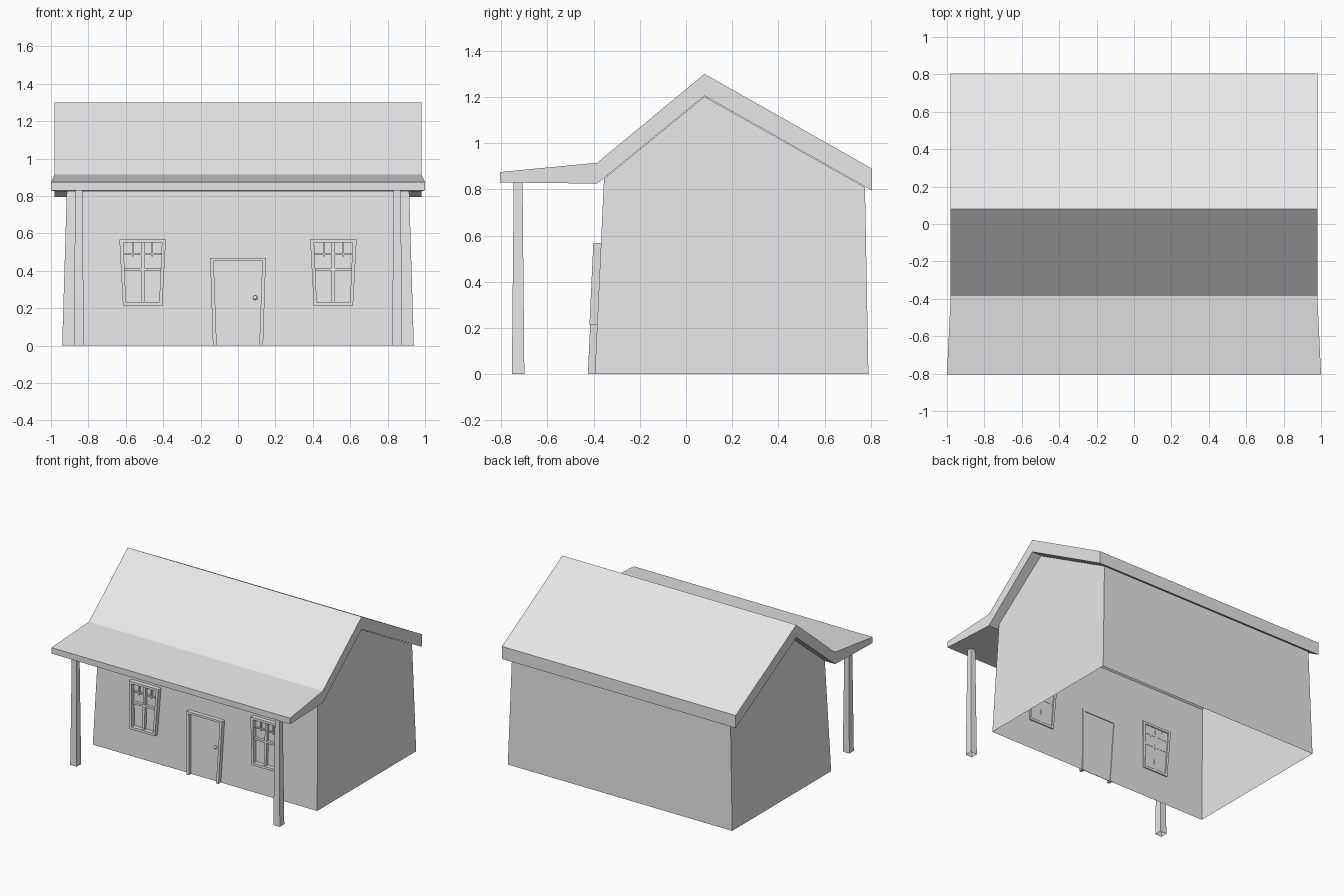
import bpy
import bmesh
from mathutils import Matrix

if "Cube" in bpy.data.objects:
    bpy.data.objects.remove(bpy.data.objects["Cube"], do_unlink=True)

grey = bpy.data.materials.new("plain grey")
grey.use_nodes = True
grey.diffuse_color = (0.8, 0.8, 0.8, 1)
grey.node_tree.nodes["Principled BSDF"].inputs["Base Color"].default_value = (0.8, 0.8, 0.8, 1)


def finish(name, bm):
    """Turn a bmesh into a named, coloured object."""
    bmesh.ops.recalc_face_normals(bm, faces=bm.faces)
    mesh = bpy.data.meshes.new(name)
    bm.to_mesh(mesh)
    bm.free()
    mesh.materials.append(grey)
    obj = bpy.data.objects.new(name, mesh)
    bpy.context.collection.objects.link(obj)
    return obj


def loft(name, rings, closed=True, caps=True):
    """Skin matching rings of points, optionally closing the first and last."""
    bm = bmesh.new()
    rows = [[bm.verts.new(p) for p in ring] for ring in rings]
    n = len(rows[0])
    for a, b in zip(rows, rows[1:]):
        for i in range(n if closed else n - 1):
            j = (i + 1) % n
            bm.faces.new((a[i], a[j], b[j], b[i]))
    if caps:
        bm.faces.new(rows[0])
        bm.faces.new(rows[-1])
    return finish(name, bm)


def on_wall(x, z, out):
    """Point on the leaning front wall, pushed outward."""
    return (x, -0.395 + 0.047 * z - out, z)


def trim(name, outer, inner, back, front, closed=False):
    """Rectangular-section moulding between two outlines on the front wall."""
    rings = [[on_wall(*o, back), on_wall(*o, front), on_wall(*i, front), on_wall(*i, back)]
             for o, i in zip(outer, inner)]
    if closed:
        rings.append(rings[0])
    obj = loft(name, rings, caps=not closed)
    if closed:
        bm = bmesh.new()
        bm.from_mesh(obj.data)
        bmesh.ops.remove_doubles(bm, verts=bm.verts, dist=1e-5)
        bmesh.ops.recalc_face_normals(bm, faces=bm.faces)
        bm.to_mesh(obj.data)
        bm.free()
    return obj


def bar(name, x0, x1, z0, z1, front):
    trim(name, [(x0, z0), (x1, z0)], [(x0, z1), (x1, z1)], -0.002, front)


# Walls: open-bottomed shell leaning inward, with gables up to the ridge
section = [(-0.395, 0), (-0.355, 0.846), (0.08, 1.202), (0.775, 0.809), (0.79, 0)]
bm = bmesh.new()
ends = [[bm.verts.new((s * (0.94 - 0.03 * z), y, z)) for y, z in section] for s in (-1, 1)]
for end in ends:
    bm.faces.new(end)
for i in (0, 3):
    bm.faces.new((ends[0][i], ends[0][i + 1], ends[1][i + 1], ends[1][i]))
finish("walls", bm)

# Roof and porch canopy: stations of y, underside, top, half width
stations = [(-0.805, 0.83, 0.875, 1.0), (-0.385, 0.825, 0.915, 0.98),
            (0.08, 1.205, 1.30, 0.98), (0.805, 0.795, 0.89, 0.98)]
loft("roof", [[(-w, y, lo), (w, y, lo), (w, y, hi), (-w, y, hi)]
              for y, lo, hi, w in stations])

# Porch posts, tapering upward
for side, label in ((-1, "right"), (1, "left")):
    corners = [(-1, -1), (1, -1), (1, 1), (-1, 1)]
    loft(label + "_porch_post",
         [[(side * 0.851 + cx * r, -0.727 + cy * r, z) for cx, cy in corners]
          for r, z in ((0.027, 0), (0.019, 0.835))], caps=False)

# Windows: tapered frame, cross bars and small upper muntins
for side, label in ((-1, "right"), (1, "left")):
    c = side * 0.51
    outer = [(c - 0.105, 0.214), (c + 0.105, 0.214), (c + 0.124, 0.567), (c - 0.124, 0.567)]
    inner = [(c - 0.089, 0.232), (c + 0.089, 0.232), (c + 0.103, 0.55), (c - 0.103, 0.55)]
    trim(label + "_window_frame", outer, inner, -0.008, 0.033, closed=True)
    bar(label + "_window_upright", c - 0.009, c + 0.009, 0.23, 0.552, 0.022)
    bar(label + "_window_middle_rail", c - 0.1, c + 0.1, 0.4, 0.414, 0.022)
    bar(label + "_window_upper_rail", c - 0.102, c + 0.102, 0.484, 0.492, 0.014)
    for k in (-1, 1):
        bar(label + "_window_muntin", c + k * 0.052 - 0.004, c + k * 0.052 + 0.004,
            0.475, 0.552, 0.014)

# Door: surround flaring upward, flat panel and knob
trim("door_frame", [(-0.134, 0), (-0.149, 0.468), (0.149, 0.468), (0.134, 0)],
     [(-0.114, 0), (-0.13, 0.452), (0.13, 0.452), (0.114, 0)], -0.006, 0.03)
trim("door_panel", [(-0.114, 0.002), (0.114, 0.002)], [(-0.13, 0.452), (0.13, 0.452)], 0.001, 0.006)
bm = bmesh.new()
bmesh.ops.create_uvsphere(bm, u_segments=12, v_segments=8, radius=0.012,
                          matrix=Matrix.Translation(on_wall(0.092, 0.256, 0.016)))
for f in bm.faces:
    f.smooth = True
finish("door_knob", bm)
